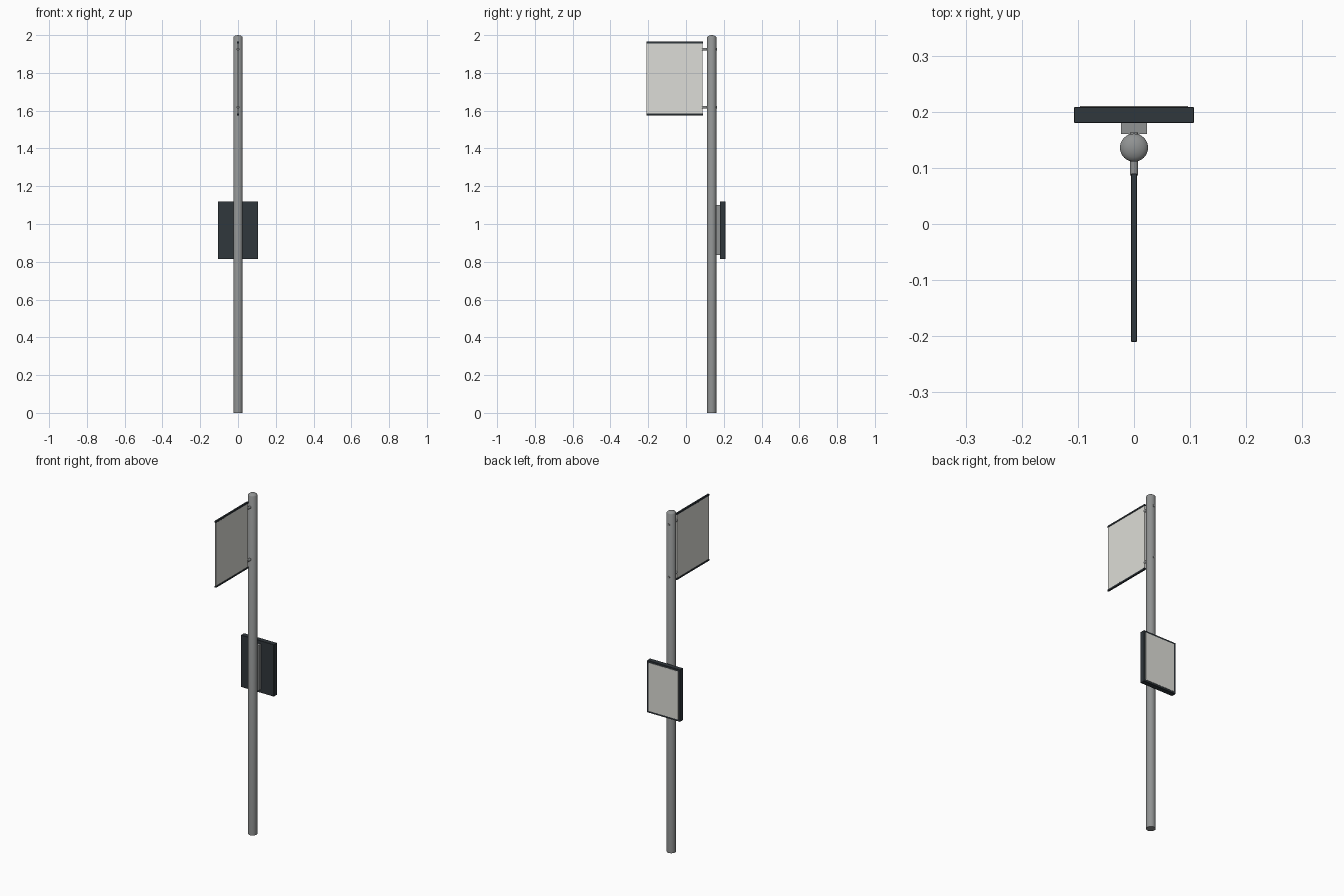
import bpy, bmesh, math
from mathutils import Matrix

if "Cube" in bpy.data.objects:
    bpy.data.objects.remove(bpy.data.objects["Cube"])

POLE_Y = 0.136


def material(name, rgb):
    m = bpy.data.materials.new(name)
    m.diffuse_color = (*rgb, 1)
    m.use_nodes = True
    m.node_tree.nodes["Principled BSDF"].inputs["Base Color"].default_value = m.diffuse_color
    return m


DARK = material("dark_frame", (0.03, 0.038, 0.045))
LIGHT = material("pale_panel", (0.72, 0.72, 0.68))
STEEL = material("steel", (0.28, 0.29, 0.29))


def finish(name, bm, mat, smooth=False):
    bmesh.ops.recalc_face_normals(bm, faces=bm.faces)
    me = bpy.data.meshes.new(name)
    bm.to_mesh(me)
    bm.free()
    ob = bpy.data.objects.new(name, me)
    bpy.context.collection.objects.link(ob)
    if mat:
        me.materials.append(mat)
    if smooth:
        bpy.ops.object.select_all(action='DESELECT')
        ob.select_set(True)
        bpy.context.view_layer.objects.active = ob
        bpy.ops.object.shade_smooth_by_angle(angle=math.radians(35))
    return ob


def box(name, x, y, z, mat=None, bevel=0):
    """Box from (min, max) ranges on each axis."""
    bm = bmesh.new()
    size = [r[1] - r[0] for r in (x, y, z)]
    mid = [(r[1] + r[0]) / 2 for r in (x, y, z)]
    bmesh.ops.create_cube(bm, size=1, matrix=Matrix.Translation(mid) @ Matrix.Diagonal((*size, 1)))
    if bevel:
        bmesh.ops.bevel(bm, geom=bm.edges[:], offset=bevel, segments=1, affect='EDGES')
    return finish(name, bm, mat)


def rod_y(name, r, y0, y1, z, mat, sides=20):
    """Round rod running along y."""
    bm = bmesh.new()
    bmesh.ops.create_cone(bm, cap_ends=True, segments=sides, radius1=r, radius2=r, depth=y1 - y0,
                          matrix=Matrix.Translation((0, (y0 + y1) / 2, z)) @ Matrix.Rotation(math.pi / 2, 4, 'X'))
    return finish(name, bm, mat, True)


# Pole with a shallow domed top, lathed from a profile
bm = bmesh.new()
profile = [(0, 0), (0.025, 0), (0.025, 1.988), (0.0225, 1.992), (0.017, 1.996), (0.009, 1.999), (0, 2.0)]
vs = [bm.verts.new((r, POLE_Y, z)) for r, z in profile]
es = [bm.edges.new(p) for p in zip(vs, vs[1:])]
bmesh.ops.spin(bm, geom=vs + es, cent=(0, POLE_Y, 0), axis=(0, 0, 1), angle=2 * math.pi, steps=40)
bmesh.ops.remove_doubles(bm, verts=bm.verts, dist=1e-5)
finish("pole", bm, STEEL, True)

# Upper flag sign: thin panel held between two dark rails
box("flag_panel", (-0.003, 0.003), (-0.208, 0.088), (1.58, 1.96), LIGHT)
for tag, z in (("lower", 1.58), ("upper", 1.961)):
    box(f"flag_rail_{tag}", (-0.005, 0.005), (-0.21, 0.09), (z - 0.005, z + 0.005), DARK, 0.0008)

# Stand-off arms joining flag to pole, with bolt heads behind the pole
for tag, z in (("lower", 1.618), ("upper", 1.925)):
    rod_y(f"flag_arm_{tag}", 0.0075, 0.086, 0.13, z, STEEL)
    rod_y(f"bolt_head_{tag}", 0.007, 0.14, 0.1635, z, STEEL)

# Lower display box on its mounting block, facing backwards
box("mount_block", (-0.023, 0.023), (0.16, 0.182), (0.835, 1.10), STEEL)
box("mount_neck", (-0.01, 0.01), (0.145, 0.161), (0.835, 1.10), STEEL)
box("display_case", (-0.107, 0.107), (0.18, 0.2085), (0.815, 1.12), DARK, 0.001)
box("display_face", (-0.096, 0.096), (0.205, 0.21), (0.826, 1.109), LIGHT)
